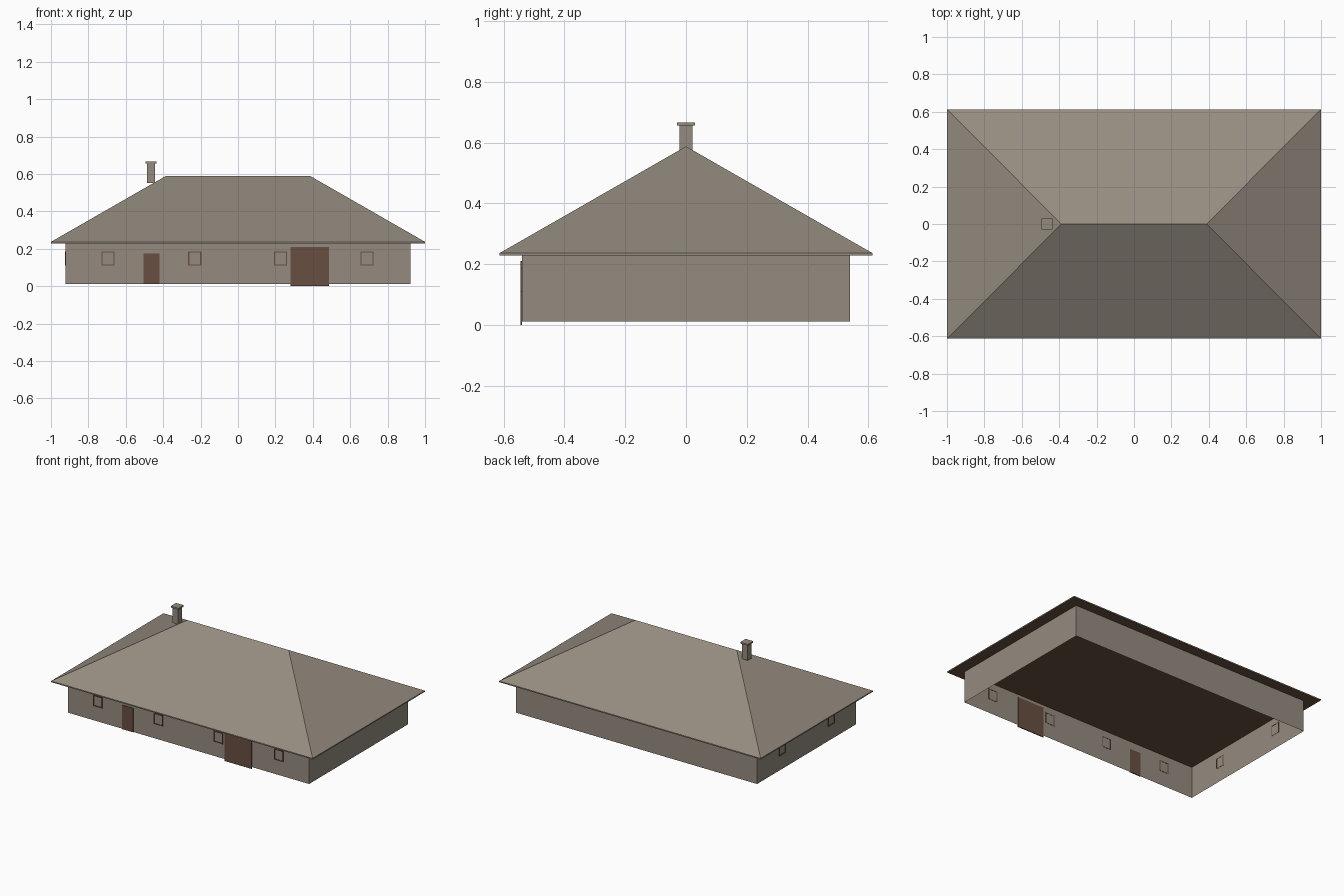
import bpy, bmesh
from mathutils import Matrix, Vector

if "Cube" in bpy.data.objects:
    bpy.data.objects.remove(bpy.data.objects["Cube"])


def material(name, rgb):
    m = bpy.data.materials.new(name)
    m.diffuse_color = (*rgb, 1)
    m.use_nodes = True
    m.node_tree.nodes["Principled BSDF"].inputs["Base Color"].default_value = m.diffuse_color
    return m


STONE = material("warm grey", (0.30, 0.26, 0.215))
BROWN = material("dark brown", (0.14, 0.078, 0.052))

WX, WY = 0.922, 0.54          # wall half sizes
EX, EY = 1.0, 0.613           # eave half sizes
BASE, EAVE, DECK, RIDGE = 0.011, 0.229, 0.237, 0.588


def mesh_object(name, bm, *mats):
    me = bpy.data.meshes.new(name)
    bm.to_mesh(me)
    bm.free()
    for m in mats:
        me.materials.append(m)
    ob = bpy.data.objects.new(name, me)
    bpy.context.collection.objects.link(ob)
    return ob


def add_box(bm, x0, x1, y0, y1, z0, z1):
    size = Matrix.Diagonal((x1 - x0, y1 - y0, z1 - z0, 1))
    centre = Matrix.Translation(((x0 + x1) / 2, (y0 + y1) / 2, (z0 + z1) / 2))
    return bmesh.ops.create_cube(bm, size=1, matrix=centre @ size)


def rectangle(bm, hx, hy, z):
    return [bm.verts.new((sx * hx, sy * hy, z))
            for sx, sy in ((-1, -1), (1, -1), (1, 1), (-1, 1))]


# Walls: an open shell, no floor
bm = bmesh.new()
low, high = rectangle(bm, WX, WY, BASE), rectangle(bm, WX, WY, EAVE)
for i in range(4):
    j = (i + 1) % 4
    bm.faces.new((low[i], low[j], high[j], high[i]))
mesh_object("walls", bm, STONE)

# Hipped roof with a thin fascia and a brown soffit
bm = bmesh.new()
low, top = rectangle(bm, EX, EY, EAVE), rectangle(bm, EX, EY, DECK)
left, right = (bm.verts.new((x, 0, RIDGE)) for x in (-0.388, 0.388))
for i in range(4):
    j = (i + 1) % 4
    bm.faces.new((low[i], low[j], top[j], top[i]))
bm.faces.new((top[0], top[1], right, left))
bm.faces.new((top[1], top[2], right))
bm.faces.new((top[2], top[3], left, right))
bm.faces.new((top[3], top[0], left))
soffit = bm.faces.new(low[::-1])
soffit.material_index = 1
mesh_object("roof", bm, STONE, BROWN)

# Chimney with a cap slab
bm = bmesh.new()
add_box(bm, -0.487, -0.443, -0.022, 0.022, 0.551, 0.657)
add_box(bm, -0.494, -0.436, -0.029, 0.029, 0.657, 0.667)
mesh_object("chimney", bm, STONE)

# Doors on the front wall
for name, x0, x1, z0, z1 in (("small_door", -0.505, -0.42, BASE, 0.176),
                             ("garage_door", 0.28, 0.486, 0.0, 0.21)):
    bm = bmesh.new()
    add_box(bm, x0, x1, -WY - 0.005, -WY + 0.001, z0, z1)
    mesh_object(name, bm, BROWN)


# Hollow square window frames
def window_frame(name, location, turn):
    bm = bmesh.new()
    w, h, t = 0.035, 0.038, 0.006
    for s in (-1, 1):
        a, b = sorted((s * w, s * (w - t)))
        add_box(bm, a, b, -0.004, 0.001, -h, h)
        a, b = sorted((s * h, s * (h - t)))
        add_box(bm, -w + t, w - t, -0.004, 0.001, a, b)
    ob = mesh_object(name, bm, BROWN)
    ob.location = Vector(location)
    ob.rotation_euler.z = turn


for x in (-0.695, -0.231, 0.228, 0.69):
    window_frame("front_window", (x, -WY, 0.148), 0)
for y in (-0.27, 0.265):
    window_frame("left_window", (-WX, y, 0.148), -1.570796)
